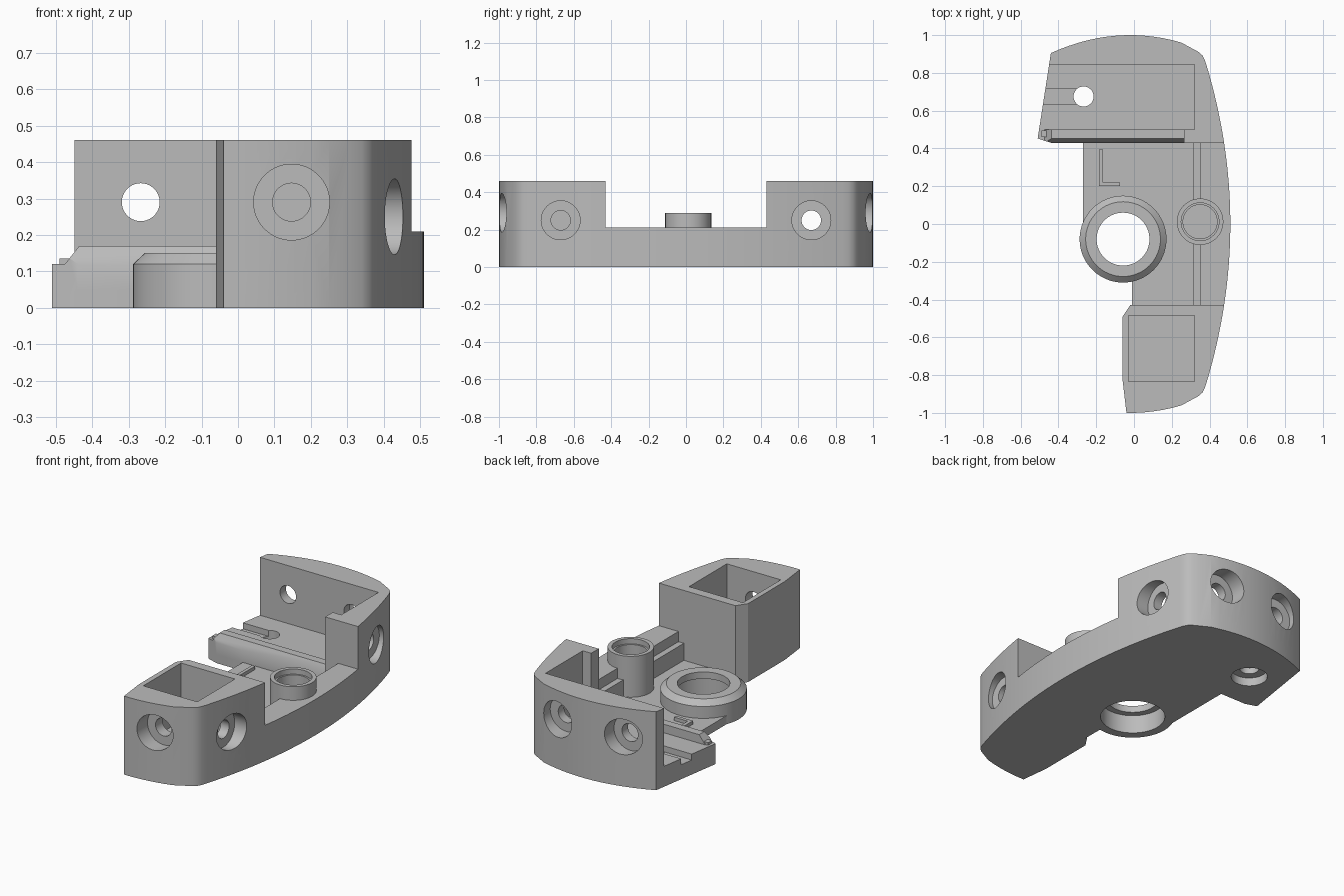
import bpy, bmesh, math
from mathutils import Matrix, Vector

cube = bpy.data.objects.get("Cube")
if cube:
    bpy.data.objects.remove(cube, do_unlink=True)

grey = bpy.data.materials.new("plain grey")
grey.use_nodes = True
grey.diffuse_color = (0.5, 0.5, 0.5, 1)
grey.node_tree.nodes["Principled BSDF"].inputs["Base Color"].default_value = (0.5, 0.5, 0.5, 1)


def finish(name, bm):
    bmesh.ops.recalc_face_normals(bm, faces=bm.faces)
    mesh = bpy.data.meshes.new(name)
    bm.to_mesh(mesh)
    bm.free()
    mesh.materials.append(grey)
    obj = bpy.data.objects.new(name, mesh)
    bpy.context.collection.objects.link(obj)
    return obj


def prism(name, points, vector):
    """Extrude a closed 3D polygon along a vector."""
    bm = bmesh.new()
    face = bm.faces.new([bm.verts.new(p) for p in points])
    side = bmesh.ops.extrude_face_region(bm, geom=[face])
    verts = [g for g in side["geom"] if isinstance(g, bmesh.types.BMVert)]
    bmesh.ops.translate(bm, verts=verts, vec=vector)
    return finish(name, bm)


def box(name, x0, x1, y0, y1, z0, z1):
    pts = [(x0, y0, z0), (x1, y0, z0), (x1, y1, z0), (x0, y1, z0)]
    return prism(name, pts, (0, 0, z1 - z0))


def cylinder(name, start, end, r1, r2=None):
    a, b = Vector(start), Vector(end)
    d = b - a
    turn = d.to_track_quat('Z', 'Y').to_matrix().to_4x4()
    bm = bmesh.new()
    bmesh.ops.create_cone(bm, cap_ends=True, segments=64, radius1=r1,
                          radius2=r1 if r2 is None else r2, depth=d.length,
                          matrix=Matrix.Translation((a + b) / 2) @ turn)
    return finish(name, bm)


def combine(target, tool, operation):
    mod = target.modifiers.new("combine", 'BOOLEAN')
    mod.operation, mod.object, mod.solver = operation, tool, 'EXACT'
    bpy.context.view_layer.objects.active = target
    bpy.ops.object.modifier_apply(modifier=mod.name)
    bpy.data.objects.remove(tool, do_unlink=True)


def cut(tool):
    combine(body, tool, 'DIFFERENCE')


def add(tool):
    combine(body, tool, 'UNION')


# Curved outline: bowed right side, rounded corners and bowed ends
def end_y(x):
    return 1 - 0.54 * (x + 0.02) ** 2


right = [(0.51 - y * y / 5.6, y) for y in [0.84 * i / 16 for i in range(-16, 17)]]
corner = [(0.375, 0.868), (0.362, 0.893), (0.34, 0.912), (0.31, 0.928)]
back = [(x, end_y(x)) for x in [0.25 - 0.69 * i / 14 for i in range(15)]]
front = [(x, -end_y(x)) for x in [-0.04 + 0.29 * i / 6 for i in range(7)]]
left = [(-0.51, 0.453), (-0.44, 0.43), (-0.27, 0.43), (-0.27, -0.08), (-0.01, -0.08),
        (-0.01, -0.43), (-0.02, -0.43), (-0.06, -0.49), (-0.06, -0.83)]
outline = front + [(x, -y) for x, y in reversed(corner)] + right + corner + back + left
body = prism("housing", [(x, y, 0) for x, y in outline], (0, 0, 0.46))

# Low middle section with a stepped rim along the right side
cut(box("middle_cut", -1, 1, -0.43, 0.43, 0.21, 1))
cut(box("ledge_cut", -1, 0.35, -0.43, 0.43, 0.15, 1))
cut(box("plate_cut", -1, 0.315, -0.43, 0.43, 0.05, 1))

# Pockets: closed at the front, open on the left at the back
cut(box("front_pocket", -0.03, 0.32, -0.835, -0.485, 0.12, 1))
cut(box("back_pocket", -1, 0.32, 0.5, 0.845, 0.12, 1))
cut(box("back_opening", -1, 0.265, 0.4, 0.51, 0.17, 1))

# Bevelled lip in front of the back pocket
cut(prism("lip_bevel", [(-1, 0.42, 0.12), (-1, 0.43, 0.12), (-1, 0.455, 0.175), (-1, 0.42, 0.175)],
          (1.265, 0, 0)))
cut(prism("lip_end", [(-0.6, 0.4, 0.12), (-0.475, 0.4, 0.12), (-0.435, 0.4, 0.171), (-0.6, 0.4, 0.171)],
          (0, 0.105, 0)))
add(box("lip_tab", -0.49, -0.44, 0.46, 0.495, 0.1, 0.135))

# Large ring with a bevelled top
cx, cy = -0.058, -0.08
add(cylinder("ring", (cx, cy, 0), (cx, cy, 0.12), 0.23))
add(cylinder("ring_bevel", (cx, cy, 0.12), (cx, cy, 0.15), 0.23, 0.198))
cut(cylinder("ring_hole", (cx, cy, -1), (cx, cy, 1), 0.14))
cut(cylinder("ring_recess", (cx, cy, -1), (cx, cy, 0.11), 0.178))

# Round socket on the rim
add(cylinder("socket", (0.35, 0.012, 0.02), (0.35, 0.012, 0.29), 0.123))
cut(cylinder("socket_bore", (0.35, 0.012, 0.26), (0.35, 0.012, 1), 0.1))
cut(cylinder("socket_hole", (0.35, 0.012, 0.13), (0.35, 0.012, 1), 0.09))

# Raised angle mark on the plate
add(box("mark_long", -0.185, -0.165, 0.2, 0.395, 0.03, 0.07))
add(box("mark_short", -0.185, -0.075, 0.2, 0.22, 0.03, 0.07))

# Recessed screw holes in the side and end walls
for s in (-1, 1):
    y = 0.67 * s
    cut(cylinder("side_hole", (0.25, y, 0.25), (0.7, y, 0.25), 0.052))
    cut(cylinder("side_recess", (0.375, y, 0.25), (0.7, y, 0.25), 0.104))
for x, s in ((0.147, -1), (0.147, 1), (-0.267, 1)):
    cut(cylinder("end_hole", (x, 0.78 * s, 0.29), (x, 1.2 * s, 0.29), 0.052))
    cut(cylinder("end_recess", (x, 0.9 * s, 0.29), (x, 1.2 * s, 0.29), 0.104))

# Floor screw hole with its recess and cable groove
cut(cylinder("floor_hole", (-0.267, 0.675, -1), (-0.267, 0.675, 0.3), 0.053))
cut(cylinder("floor_recess", (-0.267, 0.675, -1), (-0.267, 0.675, 0.05), 0.1))
cut(box("cable_groove", -1, -0.267, 0.635, 0.715, 0.085, 0.3))

bpy.ops.object.select_all(action='DESELECT')
body.select_set(True)
bpy.context.view_layer.objects.active = body
bpy.ops.object.shade_smooth_by_angle(angle=math.radians(25))
